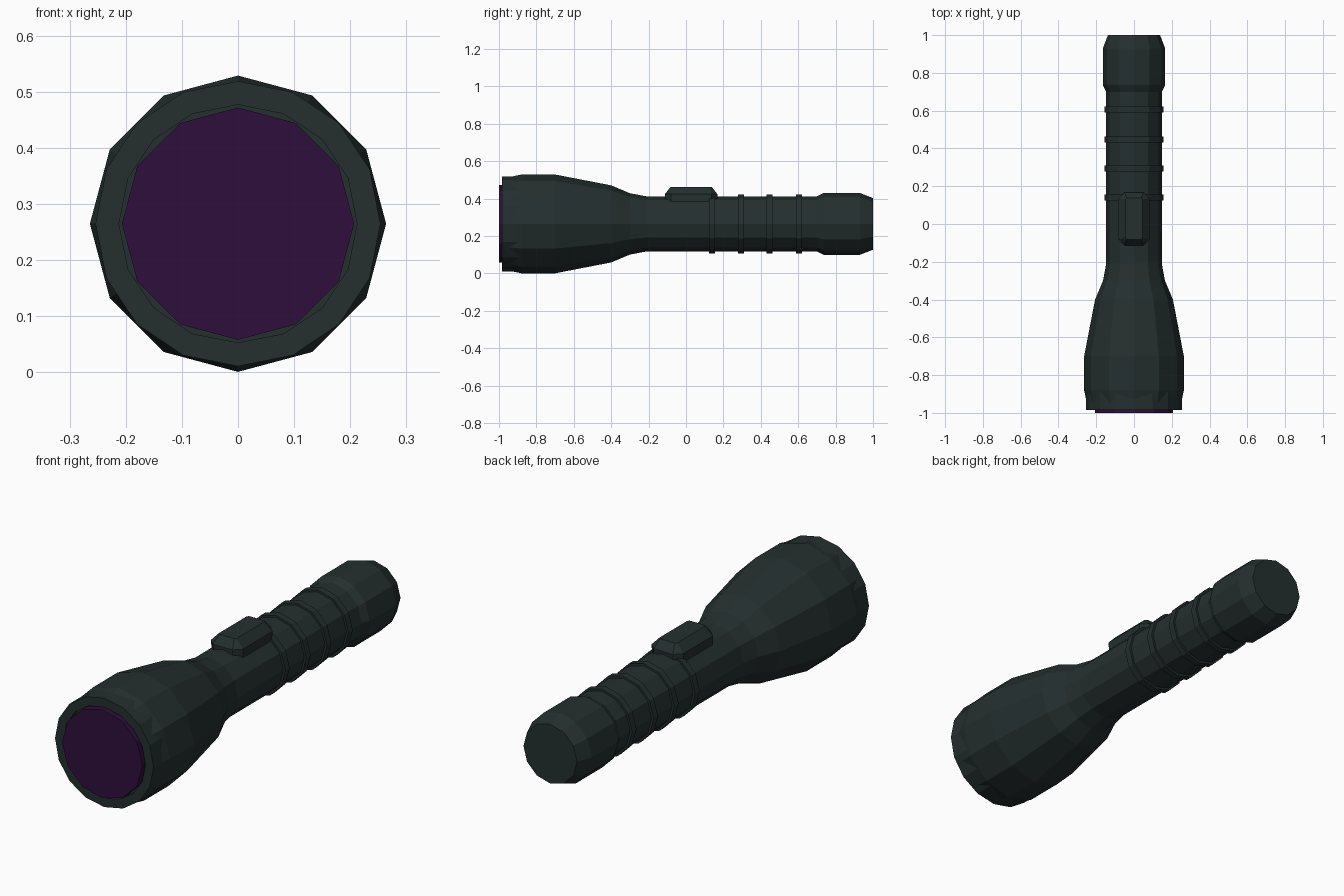
import bpy, bmesh, math

if "Cube" in bpy.data.objects:
    bpy.data.objects.remove(bpy.data.objects["Cube"])

CZ = 0.265  # height of the torch axis


def material(name, rgb):
    m = bpy.data.materials.new(name)
    m.diffuse_color = (*rgb, 1)
    m.use_nodes = True
    m.node_tree.nodes["Principled BSDF"].inputs["Base Color"].default_value = m.diffuse_color
    return m


dark = material("dark_grey_green", (0.018, 0.028, 0.028))
purple = material("deep_purple", (0.028, 0.0048, 0.046))


def loft(name, loops, mat, closed=False):
    """Skin a list of equal-length vertex loops; cap the ends unless closed."""
    bm = bmesh.new()
    rings = [[bm.verts.new(p) for p in loop] for loop in loops]
    n = len(rings[0])
    pairs = list(zip(rings, rings[1:]))
    if closed:
        pairs.append((rings[-1], rings[0]))
    else:
        bm.faces.new(rings[0])
        bm.faces.new(rings[-1])
    for a, b in pairs:
        for i in range(n):
            j = (i + 1) % n
            bm.faces.new((a[i], a[j], b[j], b[i]))
    bmesh.ops.recalc_face_normals(bm, faces=bm.faces)
    me = bpy.data.meshes.new(name)
    bm.to_mesh(me)
    bm.free()
    me.materials.append(mat)
    ob = bpy.data.objects.new(name, me)
    bpy.context.collection.objects.link(ob)
    return ob


def lathe(name, profile, mat, sides=12, closed=False):
    """Revolve (y, radius) points around the torch axis."""
    loops = []
    for y, r in profile:
        angles = [2 * math.pi * i / sides for i in range(sides)]
        loops.append([(r * math.cos(a), y, CZ + r * math.sin(a)) for a in angles])
    return loft(name, loops, mat, closed)


# Head, handle and tail cap in one turned body
lathe("body", [(-0.965, 0.246), (-0.88, 0.264), (-0.70, 0.264), (-0.40, 0.206),
               (-0.30, 0.164), (-0.21, 0.147), (0.70, 0.147), (0.735, 0.165),
               (0.93, 0.165), (1.0, 0.138)], dark)

# Front bezel and lens
lathe("bezel", [(-0.985, 0.212), (-0.985, 0.254), (-0.88, 0.254), (-0.88, 0.212)],
      dark, sides=16, closed=True)
lathe("lens", [(-1.0, 0.207), (-0.96, 0.207)], purple)

# Grip rings
for k, y in enumerate((0.14, 0.295, 0.447, 0.605)):
    lathe(f"grip_ring_{k + 1}", [(y - 0.016, 0.14), (y - 0.016, 0.157),
                                 (y + 0.016, 0.157), (y + 0.016, 0.14)],
          dark, closed=True)


# Switch button: chamfered block with cut corners
def octagon(hx, y0, y1, c, z):
    return [(-hx + c, y0, z), (hx - c, y0, z), (hx, y0 + c, z), (hx, y1 - c, z),
            (hx - c, y1, z), (-hx + c, y1, z), (-hx, y1 - c, z), (-hx, y0 + c, z)]


loft("switch", [octagon(0.082, -0.11, 0.165, 0.032, 0.36),
                octagon(0.082, -0.113, 0.168, 0.032, 0.424),
                octagon(0.046, -0.083, 0.138, 0.008, 0.462)], dark)
